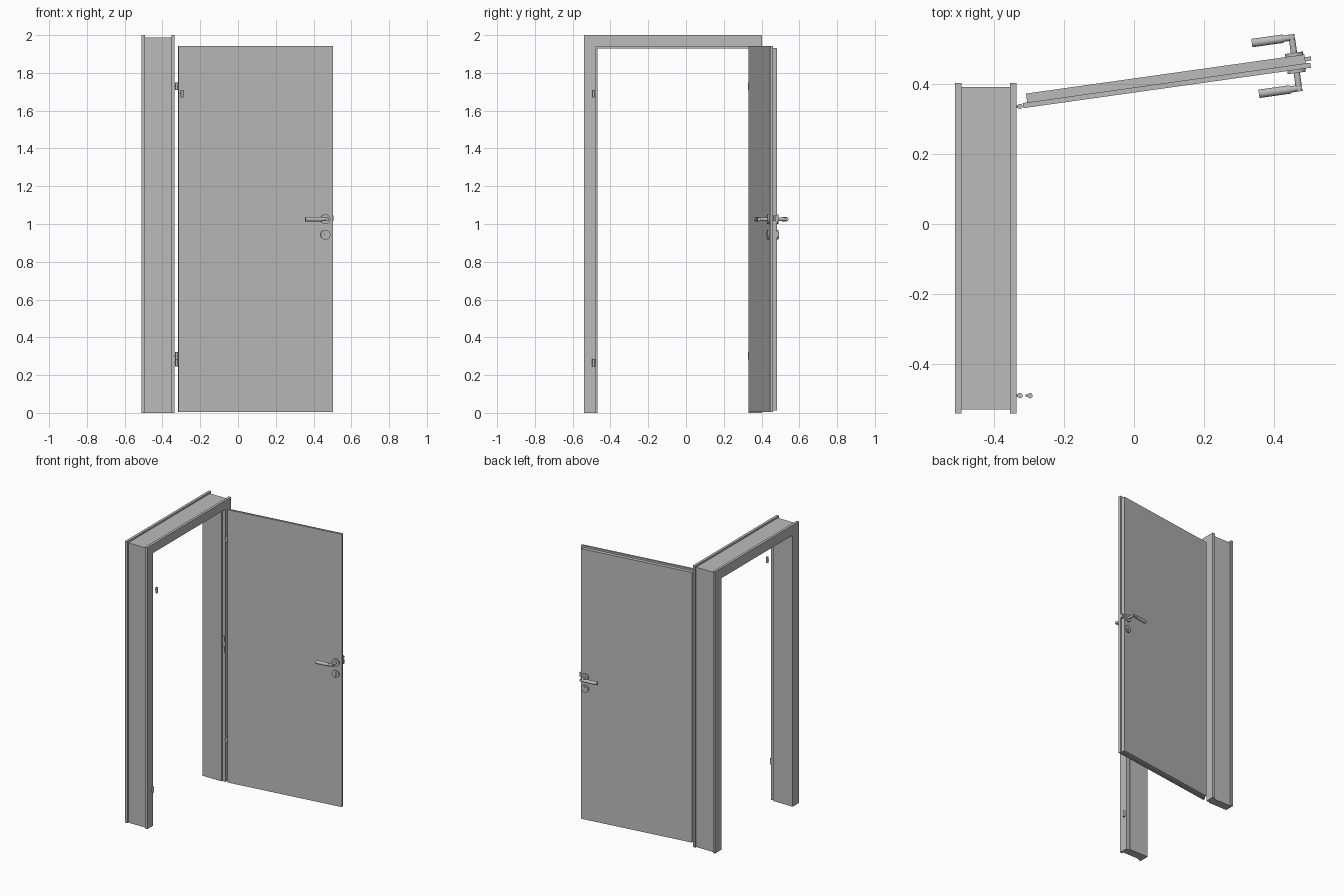
import bpy, bmesh, math
from mathutils import Matrix, Vector

if "Cube" in bpy.data.objects:
    bpy.data.objects.remove(bpy.data.objects["Cube"])

grey = bpy.data.materials.new("light_grey")
grey.diffuse_color = (0.5, 0.5, 0.5, 1)
grey.use_nodes = True
grey.node_tree.nodes["Principled BSDF"].inputs["Base Color"].default_value = grey.diffuse_color
# door leaf space: x along the leaf, -y towards its front, swung open 8 degrees
LEAF = Matrix.Translation((-0.315, 0.330, 0)) @ Matrix.Rotation(math.radians(8), 4, 'Z')
WORLD = Matrix.Identity(4)


def finish(name, bm, matrix=WORLD, smooth=False):
    bmesh.ops.recalc_face_normals(bm, faces=bm.faces)
    mesh = bpy.data.meshes.new(name)
    bm.to_mesh(mesh)
    bm.free()
    mesh.materials.append(grey)
    ob = bpy.data.objects.new(name, mesh)
    ob.matrix_world = matrix
    bpy.context.collection.objects.link(ob)
    if smooth:
        bpy.ops.object.select_all(action='DESELECT')
        ob.select_set(True)
        bpy.context.view_layer.objects.active = ob
        bpy.ops.object.shade_smooth_by_angle(angle=math.radians(35))
    return ob


def add_box(bm, lo, hi):
    lo, hi = Vector(lo), Vector(hi)
    m = Matrix.Translation((lo + hi) / 2) @ Matrix.Diagonal((*(hi - lo), 1))
    bmesh.ops.create_cube(bm, size=1, matrix=m)


def add_rod(bm, a, b, r, sides=24):
    a, b = Vector(a), Vector(b)
    d = b - a
    m = Matrix.Translation((a + b) / 2) @ d.to_track_quat('Z', 'Y').to_matrix().to_4x4()
    bmesh.ops.create_cone(bm, cap_ends=True, segments=sides, radius1=r, radius2=r,
                          depth=d.length, matrix=m)


# Door frame: rebated profile (x, distance inwards) swept round three sides
profile = [(-0.51, 0), (-0.492, 0), (-0.492, 0.012), (-0.353, 0.012), (-0.353, 0),
           (-0.335, 0), (-0.335, 0.063), (-0.361, 0.063), (-0.361, 0.071), (-0.51, 0.071)]
y0, y1, top = -0.54, 0.402, 2.0
bm = bmesh.new()
stations = [lambda x, d: (x, y0 + d, 0), lambda x, d: (x, y0 + d, top - d),
            lambda x, d: (x, y1 - d, top - d), lambda x, d: (x, y1 - d, 0)]
rings = [[bm.verts.new(s(x, d)) for x, d in profile] for s in stations]
n = len(profile)
for a, b in zip(rings, rings[1:]):
    for i in range(n):
        j = (i + 1) % n
        bm.faces.new((a[i], a[j], b[j], b[i]))
bm.faces.new(rings[0])
bm.faces.new(rings[-1])
finish("door_frame", bm)

# Strike plates in the rebate
bm = bmesh.new()
for z in (1.015, 0.94):
    add_box(bm, (-0.356, 0.336, z - 0.02), (-0.340, 0.342, z + 0.02))
finish("strike_plates", bm)

# Rebated door leaf: wide front flange and narrower slab behind
bm = bmesh.new()
add_box(bm, (0, 0, 0.005), (0.827, 0.0145, 1.943))
finish("door_flange", bm, LEAF)
bm = bmesh.new()
add_box(bm, (0.013, 0.0145, 0.012), (0.814, 0.04, 1.931))
finish("door_slab", bm, LEAF)

# Latch in the lock edge
bm = bmesh.new()
add_box(bm, (0.80, 0.020, 1.015), (0.831, 0.032, 1.045))
finish("latch", bm, LEAF)

# Lever handles and rosettes on both faces
for label, face, s in (("front", 0.0, -1), ("back", 0.04, 1)):
    u, zh, zk = 0.785, 1.025, 0.943
    out = face + s * 0.053
    bm = bmesh.new()
    add_rod(bm, (u, face, zh), (u, face + s * 0.009, zh), 0.026, 32)
    finish(label + "_handle_rosette", bm, LEAF, True)
    bm = bmesh.new()
    add_rod(bm, (u, face, zh), (u, out + s * 0.009, zh), 0.009)
    add_rod(bm, (u + 0.009, out, zh), (0.755, out, zh), 0.009)
    add_rod(bm, (0.76, out, zh), (0.67, out, zh), 0.012)
    finish(label + "_lever", bm, LEAF, True)
    bm = bmesh.new()
    add_rod(bm, (u, face, zk), (u, face + s * 0.009, zk), 0.026, 32)
    finish(label + "_key_rosette", bm, LEAF, True)
    bm = bmesh.new()
    add_rod(bm, (u, face, zk + 0.006), (u, face + s * 0.012, zk + 0.006), 0.008)
    ya, yb = sorted((face, face + s * 0.012))
    add_box(bm, (u - 0.004, ya, zk - 0.017), (u + 0.004, yb, zk + 0.004))
    finish(label + "_lock_cylinder", bm, LEAF, True)

# Hinge knuckles, each with a short pin towards the frame
for name, x, y, z in (("lower_hinge", -0.325, 0.335, 0.303), ("upper_hinge", -0.325, 0.335, 1.73),
                      ("lower_spare_hinge", -0.325, -0.489, 0.265),
                      ("upper_spare_hinge", -0.296, -0.489, 1.69)):
    bm = bmesh.new()
    add_rod(bm, (x, y, z - 0.02), (x, y, z + 0.02), 0.0075, 16)
    add_rod(bm, (x, y, z), (x - 0.013, y, z), 0.003, 12)
    finish(name, bm, WORLD, True)
